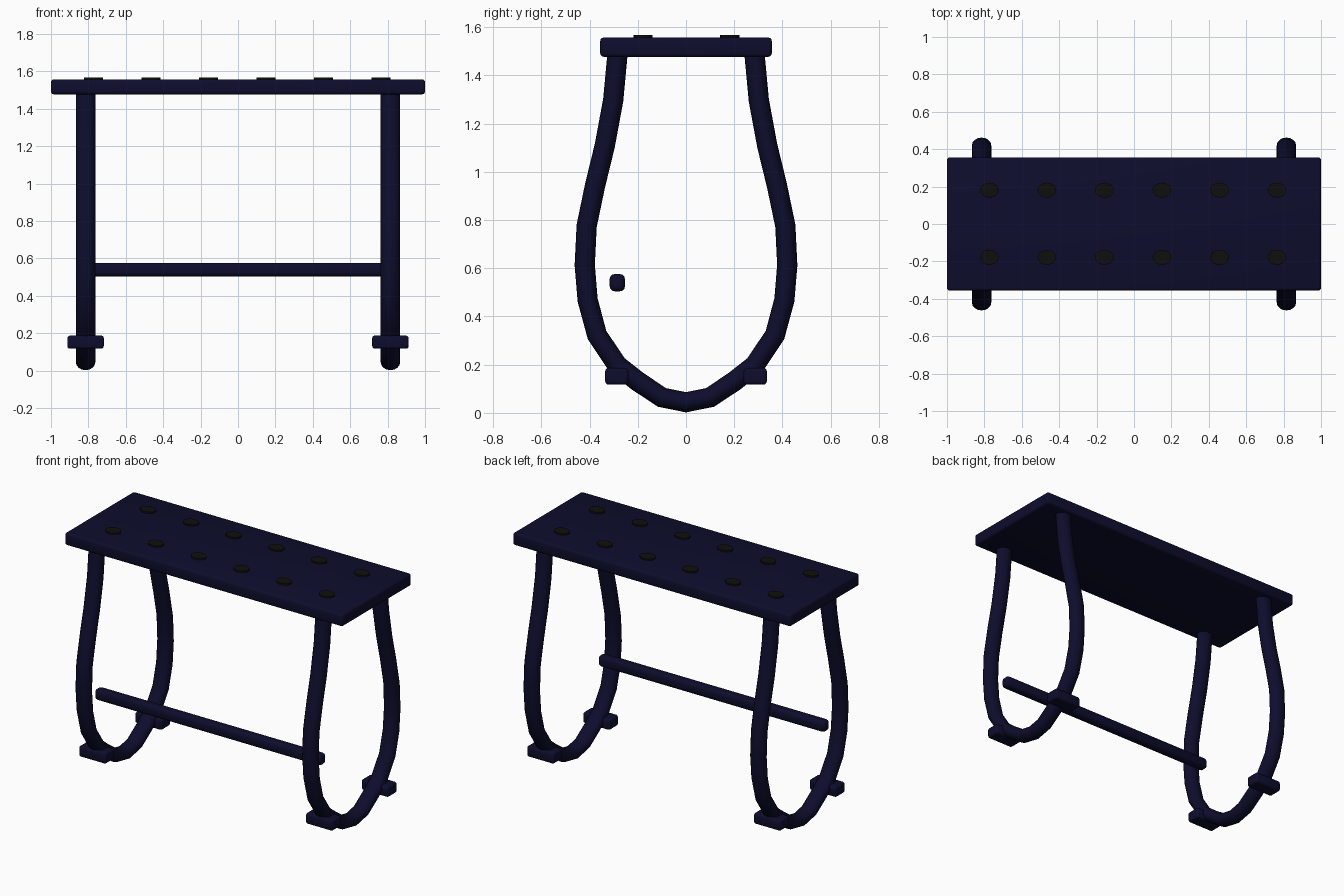
import bpy, bmesh, math
from mathutils import Vector, Matrix

if "Cube" in bpy.data.objects:
    bpy.data.objects.remove(bpy.data.objects["Cube"])


def material(name, color):
    m = bpy.data.materials.new(name)
    m.diffuse_color = color
    m.use_nodes = True
    m.node_tree.nodes["Principled BSDF"].inputs["Base Color"].default_value = color
    return m


navy = material("navy", (0.004, 0.004, 0.026, 1))
black = material("black", (0.0045, 0.0045, 0.004, 1))


def finish(name, bm, mat):
    bmesh.ops.recalc_face_normals(bm, faces=bm.faces)
    mesh = bpy.data.meshes.new(name)
    bm.to_mesh(mesh)
    bm.free()
    mesh.materials.append(mat)
    obj = bpy.data.objects.new(name, mesh)
    bpy.context.collection.objects.link(obj)
    bpy.ops.object.select_all(action="DESELECT")
    obj.select_set(True)
    bpy.context.view_layer.objects.active = obj
    bpy.ops.object.shade_smooth_by_angle(angle=math.radians(35))
    return obj


def rounded_box(name, center, size, bevel, mat):
    bm = bmesh.new()
    bmesh.ops.create_cube(bm, size=1, matrix=Matrix.Translation(center) @ Matrix.Diagonal((*size, 1)))
    bmesh.ops.bevel(bm, geom=bm.edges[:], offset=bevel, segments=3, profile=0.5, affect="EDGES")
    return finish(name, bm, mat)


def oval_tube(name, x, path, rx, r, sides=16):
    """Sweep an oval section along a path of (y, z) points."""
    bm = bmesh.new()
    pts = [Vector((x, y, z)) for y, z in path]
    rings = []
    for i, p in enumerate(pts):
        a, b = pts[max(i - 1, 0)], pts[min(i + 1, len(pts) - 1)]
        t = (b - a).normalized()
        n = Vector((0, -t.z, t.y))
        ring = []
        for k in range(sides):
            ang = math.tau * k / sides
            ring.append(bm.verts.new(p + Vector((rx * math.cos(ang), 0, 0)) + n * r * math.sin(ang)))
        rings.append(ring)
    for lo, hi in zip(rings, rings[1:]):
        for k in range(sides):
            j = (k + 1) % sides
            bm.faces.new((lo[k], lo[j], hi[j], hi[k]))
    bm.faces.new(rings[0])
    bm.faces.new(rings[-1])
    return finish(name, bm, navy)


# Seat board
rounded_box("seat", (0, 0, 1.517), (2, 0.712, 0.08), 0.015, navy)

# Two rows of flat studs on the seat
for row, y in (("front", -0.178), ("back", 0.181)):
    for i in range(6):
        bm = bmesh.new()
        place = Matrix.Translation((-0.773 + i * 0.3075, y, 1.555)) @ Matrix.Diagonal((1.25, 1, 1, 1))
        bmesh.ops.create_cone(bm, cap_ends=True, segments=16, radius1=0.04, radius2=0.04,
                              depth=0.024, matrix=place)
        finish(f"{row}_stud_{i + 1}", bm, black)

# Looped legs, one half mirrored to make the whole loop
half = [(0.284, 1.49), (0.302, 1.297), (0.337, 1.108), (0.377, 0.944), (0.412, 0.776), (0.42, 0.613),
        (0.408, 0.468), (0.369, 0.323), (0.286, 0.199), (0.203, 0.133), (0.1, 0.064), (0, 0.044)]
loop = half + [(-y, z) for y, z in reversed(half[:-1])]
for side, s in (("left", 1), ("right", -1)):
    oval_tube(f"{side}_leg_loop", s * 0.815, loop, 0.052, 0.042)
    # Foot blocks crossing the loop
    for end, e in (("front", -1), ("back", 1)):
        rounded_box(f"{side}_{end}_foot", (s * 0.815, e * 0.287, 0.152), (0.195, 0.096, 0.07), 0.014, navy)

# Cross bar between the loops
rounded_box("cross_bar", (0, -0.285, 0.54), (1.63, 0.064, 0.072), 0.022, navy)
